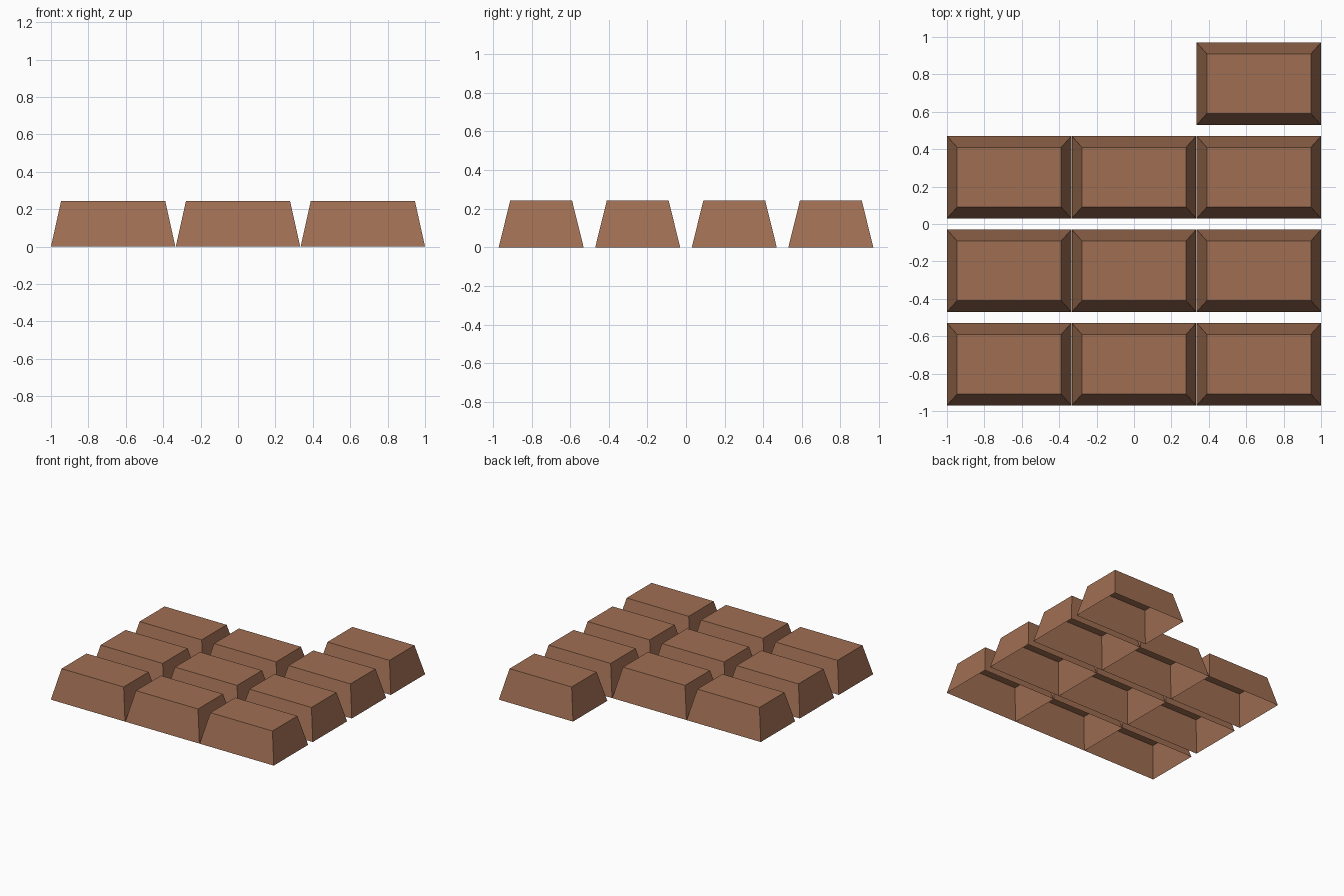
import bpy, bmesh

if "Cube" in bpy.data.objects:
    bpy.data.objects.remove(bpy.data.objects["Cube"])

# Milk-brown colour shared by every piece
brown = bpy.data.materials.new("milk_brown")
brown.diffuse_color = (0.352, 0.159, 0.087, 1)
brown.use_nodes = True
brown.node_tree.nodes["Principled BSDF"].inputs["Base Color"].default_value = brown.diffuse_color

W, D, H = 0.665, 0.44, 0.243      # footprint and height of one piece
INSET_X, INSET_Y = 0.054, 0.06    # how far the top is drawn in


def piece(name, x, y):
    """Hollow tapered block, open underneath."""
    bm = bmesh.new()
    bmesh.ops.create_cube(bm, size=1)
    for v in bm.verts:
        top = v.co.z > 0
        w = W - 2 * INSET_X * top
        d = D - 2 * INSET_Y * top
        v.co = (v.co.x * w, v.co.y * d, H * top)
    bm.normal_update()
    base = [f for f in bm.faces if f.normal.z < -0.9]
    bmesh.ops.delete(bm, geom=base, context='FACES_ONLY')
    mesh = bpy.data.meshes.new(name)
    bm.to_mesh(mesh)
    bm.free()
    mesh.materials.append(brown)
    ob = bpy.data.objects.new(name, mesh)
    ob.location = (x, y, 0)
    bpy.context.collection.objects.link(ob)


# Grid of pieces; the back row keeps only its right-hand piece
for row in range(4):
    for col in range(3):
        if row == 3 and col < 2:
            continue
        piece(f"chocolate_piece_{row + 1}_{col + 1}",
              (col - 1) * 0.6675, (row - 1.5) * 0.5)
